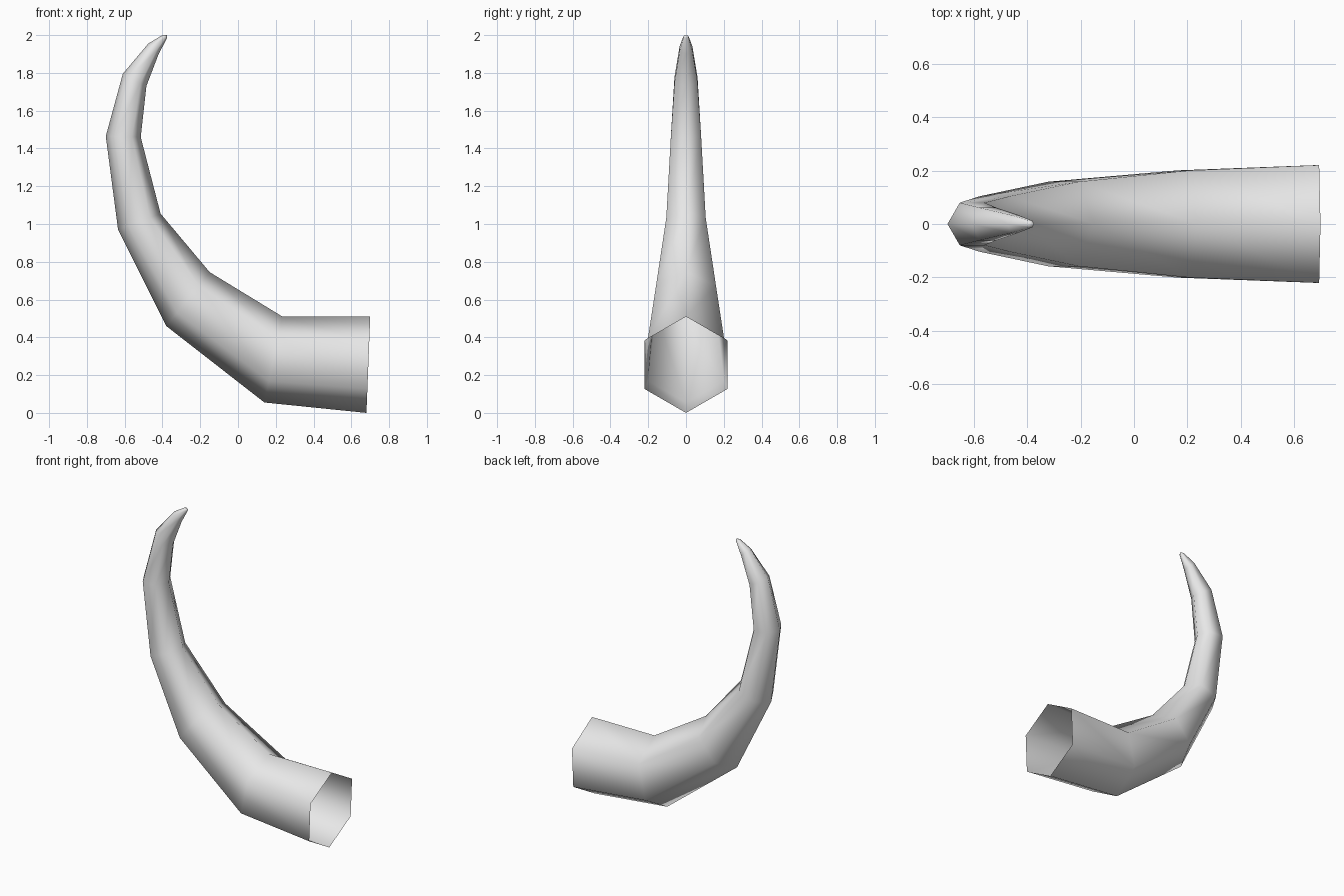
import bpy, bmesh, math
from mathutils import Vector

if "Cube" in bpy.data.objects:
    bpy.data.objects.remove(bpy.data.objects["Cube"])

# Horn cross-sections in the xz plane: inner point, outer point
RINGS = [
    ((0.70, 0.51), (0.68, 0.00)),
    ((0.235, 0.51), (0.14, 0.055)),
    ((-0.15, 0.745), (-0.38, 0.46)),
    ((-0.41, 1.055), (-0.635, 0.97)),
    ((-0.515, 1.46), (-0.70, 1.465)),
    ((-0.485, 1.73), (-0.61, 1.795)),
    ((-0.42, 1.90), (-0.475, 1.955)),
    ((-0.375, 1.985), (-0.40, 2.00)),
]
SIDES = 6

bm = bmesh.new()


def add_ring(inner, outer):
    """Hexagon with corners on the inner and outer points of the bend."""
    a = Vector((inner[0], 0, inner[1]))
    b = Vector((outer[0], 0, outer[1]))
    centre, arm = (a + b) / 2, (a - b) / 2
    side = Vector((0, arm.length, 0))
    angles = [math.tau * i / SIDES for i in range(SIDES)]
    return [bm.verts.new(centre + arm * math.cos(t) + side * math.sin(t)) for t in angles]


# Hollow tube, open at the base
rings = [add_ring(*r) for r in RINGS]
for r0, r1 in zip(rings, rings[1:]):
    for i in range(SIDES):
        j = (i + 1) % SIDES
        bm.faces.new((r0[i], r0[j], r1[j], r1[i]))

# Blunt closed tip
tip = bm.verts.new((-0.375, 0, 2.0))
for i in range(SIDES):
    bm.faces.new((rings[-1][i], rings[-1][(i + 1) % SIDES], tip))

# Make the faces point outward
bmesh.ops.recalc_face_normals(bm, faces=bm.faces)
bm.normal_update()
bm.faces.ensure_lookup_table()
first = bm.faces[0]
if first.normal.dot(first.calc_center_median() - Vector((0.44, 0, 0.27))) < 0:
    bmesh.ops.reverse_faces(bm, faces=bm.faces)
for f in bm.faces:
    f.smooth = True

mesh = bpy.data.meshes.new("horn")
bm.to_mesh(mesh)
bm.free()

grey = bpy.data.materials.new("light grey")
grey.diffuse_color = (0.8, 0.8, 0.8, 1)
grey.use_nodes = True
grey.node_tree.nodes["Principled BSDF"].inputs["Base Color"].default_value = grey.diffuse_color
mesh.materials.append(grey)

horn = bpy.data.objects.new("horn", mesh)
bpy.context.collection.objects.link(horn)
